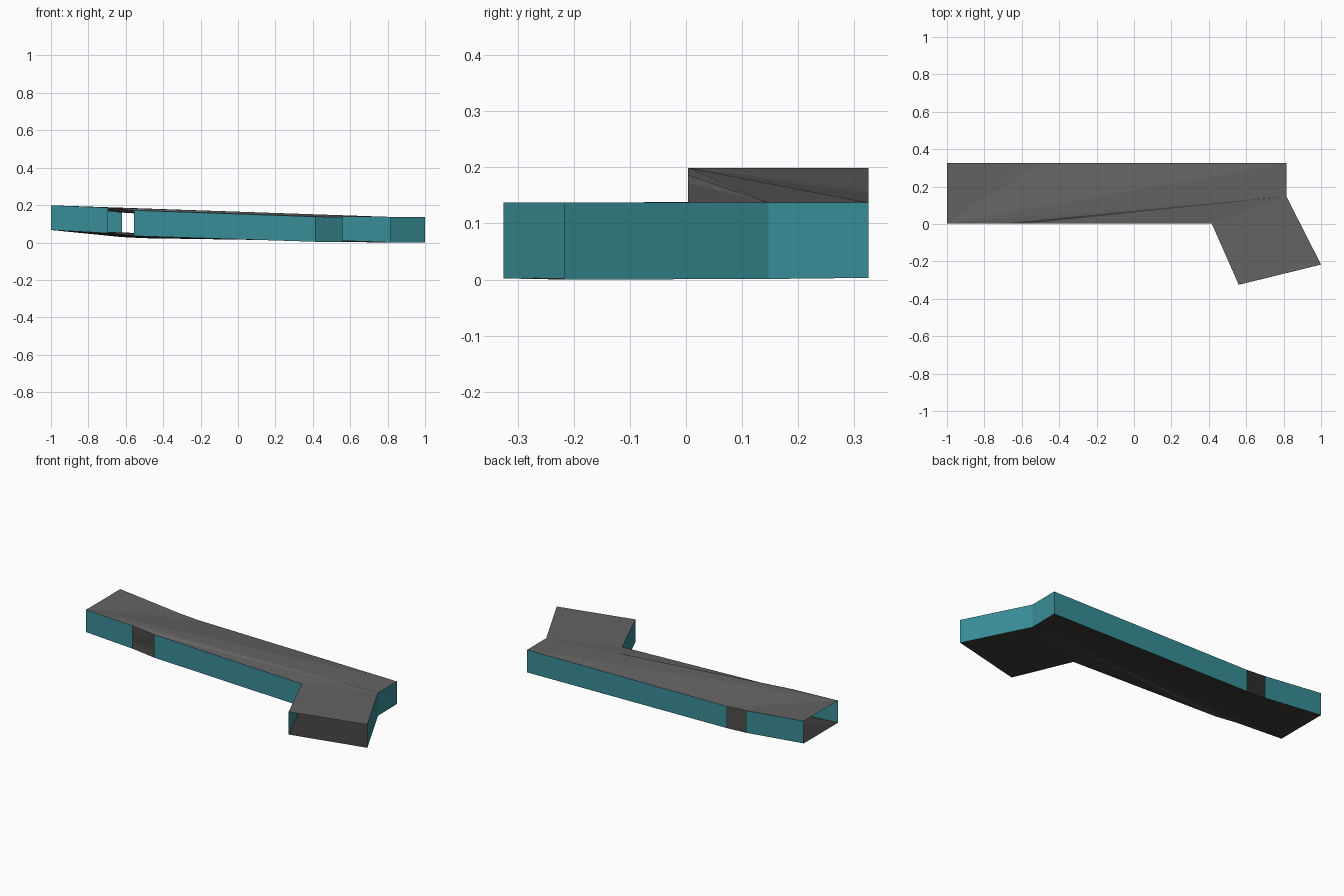
import bpy, bmesh

if "Cube" in bpy.data.objects:
    bpy.data.objects.remove(bpy.data.objects["Cube"])

def material(name, rgb):
    m = bpy.data.materials.new(name)
    m.diffuse_color = (*rgb, 1)
    m.use_nodes = True
    m.node_tree.nodes["Principled BSDF"].inputs["Base Color"].default_value = m.diffuse_color
    return m

teal = material("teal", (0.04, 0.27, 0.31))
grey = material("grey", (0.125, 0.125, 0.125))
dark = material("dark grey", (0.045, 0.042, 0.04))

# Corridor outline: x, y, floor height, ceiling height
P = {
    "F0": (-1.0, 0.004, 0.067, 0.199),    # open left end, front
    "F1": (-0.695, 0.004, 0.05, 0.186),   # front doorway
    "F2": (-0.555, 0.004, 0.035, 0.172),
    "E": (0.415, 0.004, 0.004, 0.138),    # inner bend
    "G": (0.56, -0.325, 0.002, 0.137),    # open front end
    "H": (1.0, -0.217, 0.0, 0.137),
    "R": (0.815, 0.147, 0.001, 0.137),    # outer bend
    "B": (0.815, 0.325, 0.003, 0.137),
    "C": (-0.495, 0.325, 0.023, 0.152),   # back doorway
    "D": (-0.62, 0.325, 0.029, 0.16),
    "A": (-1.0, 0.325, 0.067, 0.199),     # open left end, back
}

def build(name, faces, mat):
    bm = bmesh.new()
    cache = {}
    for face in faces:
        bm.faces.new([cache.setdefault(c, None) or cache.update({c: bm.verts.new(c)}) or cache[c]
                      for c in face])
    me = bpy.data.meshes.new(name)
    bm.to_mesh(me)
    bm.free()
    me.materials.append(mat)
    bpy.context.collection.objects.link(bpy.data.objects.new(name, me))

def at(key, level):
    x, y, *z = P[key]
    return (x, y, z[level])

# Floor and ceiling share one fan-like triangulation
tris = ["A F0 D", "F0 C D", "F0 B C", "F0 R B", "F0 F1 R", "F1 F2 R", "F2 E R", "E H R", "E G H"]
tris = [t.split() for t in tris]
build("ceiling", [[at(k, 1) for k in t] for t in tris], grey)
build("floor", [[at(k, 0) for k in t] for t in tris], dark)

# Walls, leaving the doorways and both ends open
runs = {
    "front_wall_left": ["F0", "F1"],
    "front_wall_right": ["F2", "E", "G"],
    "back_wall_right": ["H", "R", "B", "C"],
    "back_wall_left": ["D", "A"],
}
for name, run in runs.items():
    build(name, [[at(a, 0), at(b, 0), at(b, 1), at(a, 1)] for a, b in zip(run, run[1:])], teal)
